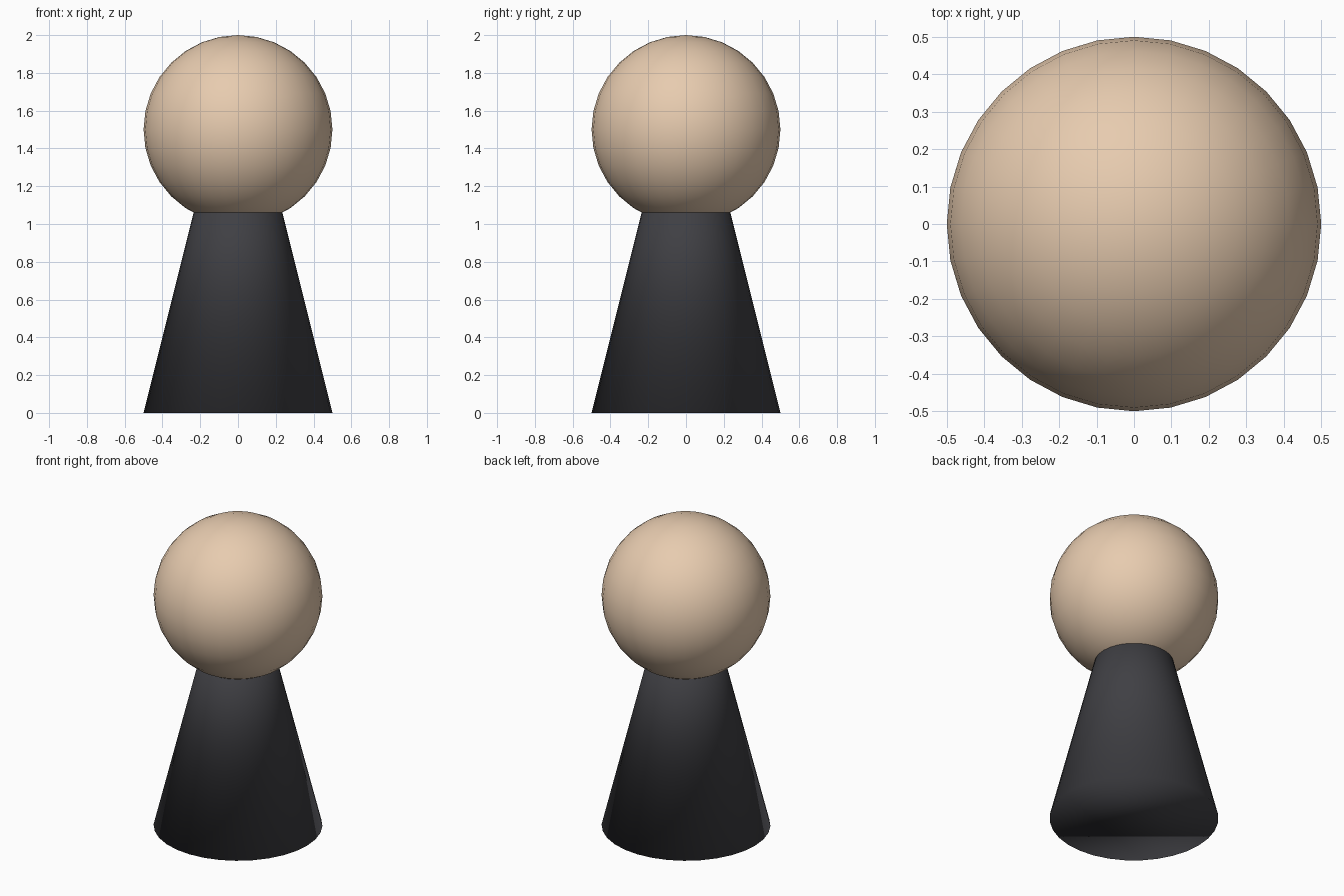
import bpy

if "Cube" in bpy.data.objects:
    bpy.data.objects.remove(bpy.data.objects["Cube"])


def finish(name, color):
    """Name the active object, shade it smooth and give it a plain colour."""
    obj = bpy.context.object
    obj.name = name
    mat = bpy.data.materials.new(name + "_colour")
    mat.diffuse_color = (*color, 1.0)
    mat.use_nodes = True
    mat.node_tree.nodes["Principled BSDF"].inputs["Base Color"].default_value = mat.diffuse_color
    obj.data.materials.append(mat)
    bpy.ops.object.shade_smooth()
    return obj


# Body: full cone whose tip is hidden inside the head
bpy.ops.mesh.primitive_cone_add(vertices=32, radius1=0.5, radius2=0.0,
                                depth=2.0, location=(0, 0, 1.0))
finish("body", (0.05, 0.05, 0.057))

# Head: ball resting over the upper part of the cone
bpy.ops.mesh.primitive_uv_sphere_add(segments=32, ring_count=16, radius=0.5,
                                     location=(0, 0, 1.5))
finish("head", (0.8, 0.6, 0.43))
